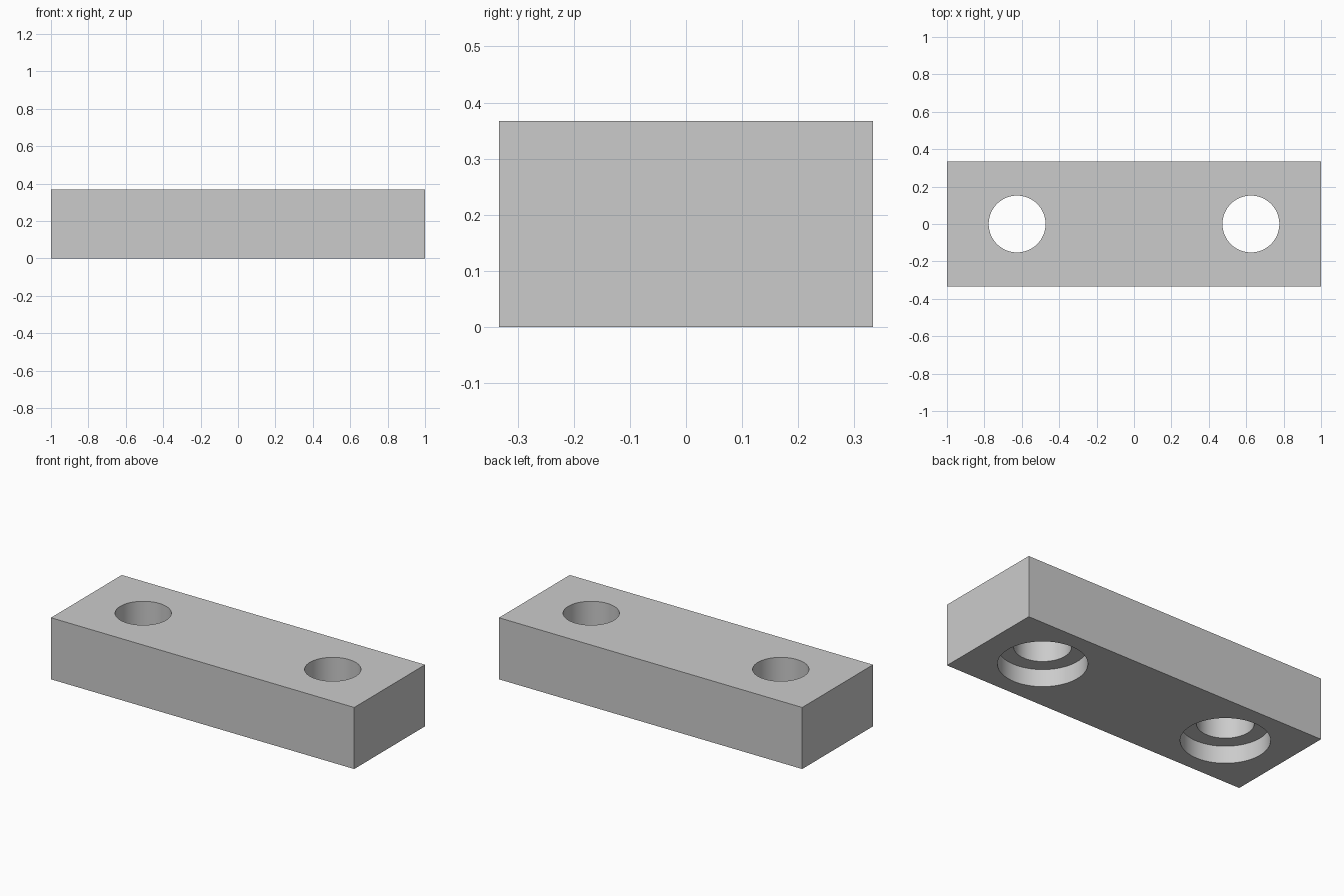
import bpy
import math

cube = bpy.data.objects.get("Cube")
if cube:
    bpy.data.objects.remove(cube, do_unlink=True)

LENGTH, WIDTH, HEIGHT = 2.0, 0.667, 0.367
HOLE_X, HOLE_R = 0.625, 0.152
BORE_R, BORE_DEPTH = 0.237, 0.103

# Single grey material
grey = bpy.data.materials.new("light grey")
grey.use_nodes = True
colour = (0.6, 0.6, 0.6, 1)
grey.diffuse_color = colour
grey.node_tree.nodes["Principled BSDF"].inputs["Base Color"].default_value = colour

# Rectangular block
bpy.ops.mesh.primitive_cube_add(size=1, location=(0, 0, HEIGHT / 2))
block = bpy.context.object
block.name = "mounting_block"
block.scale = (LENGTH, WIDTH, HEIGHT)
bpy.ops.object.transform_apply(location=True, rotation=False, scale=True)
block.data.materials.append(grey)


def cut_round(name, x, radius, bottom, top):
    """Cut an upright cylinder out of the block."""
    bpy.ops.mesh.primitive_cylinder_add(
        vertices=96, radius=radius, depth=top - bottom,
        location=(x, 0, (top + bottom) / 2))
    cutter = bpy.context.object
    cutter.name = name
    cutter.data.materials.append(grey)
    bpy.context.view_layer.objects.active = block
    mod = block.modifiers.new(name, 'BOOLEAN')
    mod.operation = 'DIFFERENCE'
    mod.solver = 'EXACT'
    mod.object = cutter
    bpy.ops.object.modifier_apply(modifier=mod.name)
    bpy.data.objects.remove(cutter, do_unlink=True)


# Through holes with wider counterbores on the underside
for side, x in (("left", HOLE_X), ("right", -HOLE_X)):
    cut_round(side + "_through_hole", x, HOLE_R, -0.1, HEIGHT + 0.1)
    cut_round(side + "_counterbore", x, BORE_R, -0.1, BORE_DEPTH)

# Smooth hole walls, crisp edges
bpy.ops.object.select_all(action='DESELECT')
block.select_set(True)
bpy.context.view_layer.objects.active = block
bpy.ops.object.shade_smooth_by_angle(angle=math.radians(30))
